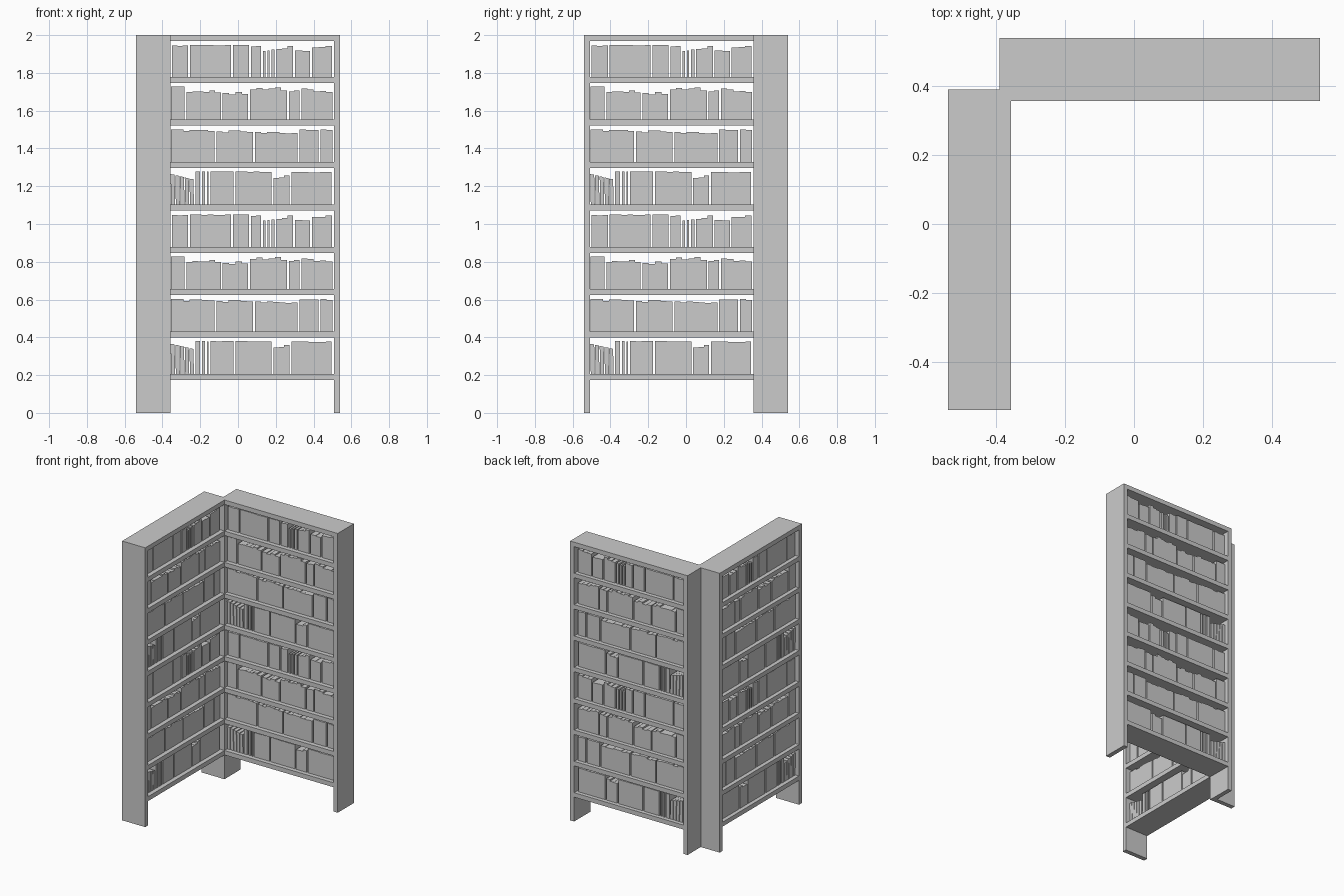
import bpy, bmesh, random
from math import pi
from mathutils import Matrix

if "Cube" in bpy.data.objects:
    bpy.data.objects.remove(bpy.data.objects["Cube"])

# Placement of the two identical units: back one as built, left one turned to face +x
UNITS = {"back": Matrix.Identity(4),
         "left": Matrix.Translation((0, -0.15, 0)) @ Matrix.Rotation(pi / 2, 4, 'Z')}
X0, X1, Y0, Y1 = -0.39, 0.54, 0.357, 0.54   # unit footprint
T, PITCH, FIRST = 0.032, 0.2245, 0.174      # board thickness, shelf spacing, lowest shelf
BY0, BY1 = 0.388, 0.512                     # front and back of the books
GAP = 10                                    # gap between groups of books, mm
rng = random.Random(4)


def add_box(bm, x0, x1, y0, y1, z0, z1):
    m = Matrix.Translation(((x0 + x1) / 2, (y0 + y1) / 2, (z0 + z1) / 2))
    m = m @ Matrix.Diagonal((x1 - x0, y1 - y0, z1 - z0, 1))
    bmesh.ops.create_cube(bm, size=1, matrix=m)


def add_prism(bm, pts):
    """Extrude an x-z outline (in mm) through the depth of the books."""
    f = bm.faces.new([bm.verts.new((x / 1000, BY0, z / 1000)) for x, z in pts])
    r = bmesh.ops.extrude_face_region(bm, geom=[f])
    vs = [g for g in r["geom"] if isinstance(g, bmesh.types.BMVert)]
    bmesh.ops.translate(bm, verts=vs, vec=(0, BY1 - BY0, 0))


def to_mesh(bm, name):
    bmesh.ops.recalc_face_normals(bm, faces=bm.faces)
    me = bpy.data.meshes.new(name)
    bm.to_mesh(me)
    bm.free()
    return me


def place(name, mesh, matrix):
    ob = bpy.data.objects.new(name, mesh)
    bpy.context.collection.objects.link(ob)
    ob.matrix_world = matrix


def book_row(name, start, groups, leaning=0):
    """Groups are (end, mean height, height wobble); tops step book by book."""
    bm = bmesh.new()
    x = start
    for end, height, wobble in groups:
        n = max(1, round((end - x) / 32))
        outline = [(x, -1)]
        for i in range(n):
            h = min(175, height + rng.uniform(-wobble, wobble))
            outline += [(x + (end - x) * k / n, h) for k in (i, i + 1)]
        add_prism(bm, outline + [(end, -1)])
        x = end + GAP
    # a few narrow books tilted to the left
    for i in range(leaning):
        x, h = 4 + 25 * i, 160 - 6 * i
        add_prism(bm, [(x, -1), (x - 3, h), (x + 18, h - 3), (x + 21, -1)])
    return to_mesh(bm, name)


# Frame: two posts, nine boards
bm = bmesh.new()
for a in (X0, X1 - T):
    add_box(bm, a, a + T, Y0, Y1, 0, 2)
for i in range(9):
    z = FIRST + i * PITCH if i < 8 else 2 - T
    add_box(bm, X0 + T, X1 - T, Y0, Y1, z, z + T)
frame = to_mesh(bm, "shelf_frame")

# Four book arrangements, used twice from the bottom up
rows = [
    book_row("book_row_a", 132,
             [(158, 174, 0), (183, 174, 0), (202, 173, 0), (334, 174, 1),
              (536, 173, 1), (630, 147, 8), (853, 170, 2)], leaning=5),
    book_row("book_row_b", 3,
             [(233, 168, 6), (437, 161, 7), (674, 153, 7), (784, 171, 2), (857, 170, 2)]),
    book_row("book_row_c", 3,
             [(76, 174, 0), (267, 148, 7), (412, 142, 14), (618, 162, 11),
              (683, 160, 12), (857, 156, 14)]),
    book_row("book_row_d", 8,
             [(94, 168, 2), (321, 169, 1), (416, 170, 1), (480, 160, 8), (503, 138, 0),
              (525, 142, 0), (552, 145, 0), (650, 155, 10), (740, 143, 4), (855, 162, 5)]),
]

for unit, matrix in UNITS.items():
    place(unit + "_shelf_frame", frame, matrix)
    for i in range(8):
        offset = Matrix.Translation((X0 + T, 0, FIRST + T + i * PITCH))
        place(f"{unit}_books_{i + 1}", rows[i % 4], matrix @ offset)
